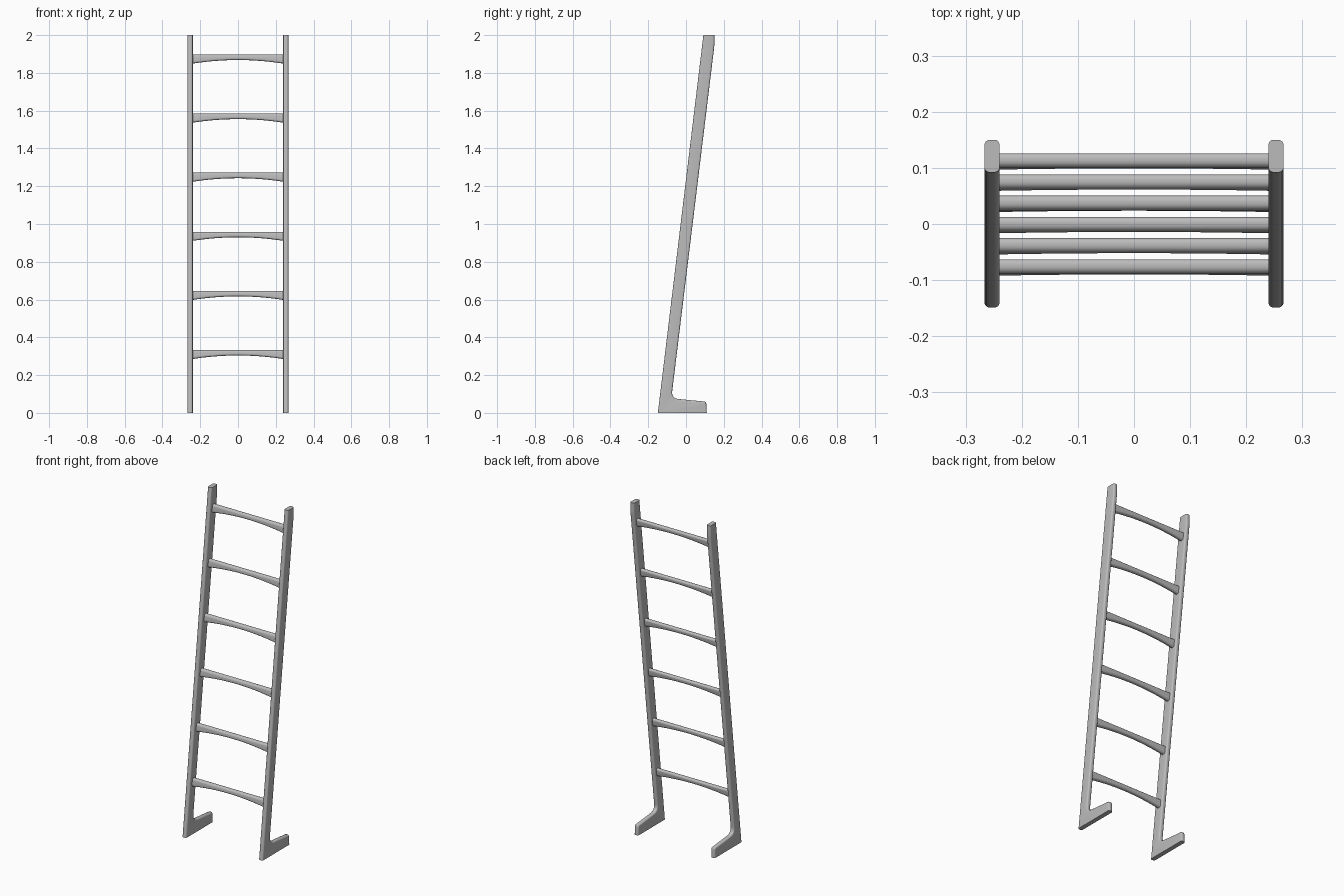
import bpy
import bmesh
import math
from mathutils import Vector

cube = bpy.data.objects.get("Cube")
if cube:
    bpy.data.objects.remove(cube, do_unlink=True)

grey = bpy.data.materials.new("light grey")
grey.use_nodes = True
colour = (0.5, 0.5, 0.5, 1)
grey.diffuse_color = colour
grey.node_tree.nodes["Principled BSDF"].inputs["Base Color"].default_value = colour


def slab(name, outline, depth, radius, keep):
    """Extrude an outline along depth and round the rim edges chosen by keep."""
    bm = bmesh.new()
    face = bm.faces.new([bm.verts.new(p) for p in outline])
    ext = bmesh.ops.extrude_face_region(bm, geom=[face])["geom"]
    bmesh.ops.translate(bm, vec=depth, verts=[v for v in ext if isinstance(v, bmesh.types.BMVert)])
    bmesh.ops.recalc_face_normals(bm, faces=bm.faces)
    axis = Vector(depth).normalized()
    rim = []
    for e in bm.edges:
        along = (e.verts[1].co - e.verts[0].co).normalized()
        if abs(along.dot(axis)) < 0.5 and keep(e):
            rim.append(e)
    bmesh.ops.bevel(bm, geom=rim, offset=radius, segments=5, profile=0.5,
                    affect='EDGES', clamp_overlap=True)
    mesh = bpy.data.meshes.new(name)
    bm.to_mesh(mesh)
    bm.free()
    mesh.materials.append(grey)
    obj = bpy.data.objects.new(name, mesh)
    bpy.context.collection.objects.link(obj)
    bpy.ops.object.select_all(action='DESELECT')
    obj.select_set(True)
    bpy.context.view_layer.objects.active = obj
    bpy.ops.object.shade_smooth_by_angle(angle=math.radians(32))
    return obj


def curve(a, b, c, steps=6):
    """Quadratic curve through a corner, for the soft bends of the rail."""
    pts = []
    for i in range(steps + 1):
        t = i / steps
        pts.append(tuple((1 - t) ** 2 * p + 2 * t * (1 - t) * q + t * t * r
                         for p, q, r in zip(a, b, c)))
    return pts


# Side rails: leaning post with a foot reaching backwards
LEAN = 0.12
INNER, WIDTH = 0.2395, 0.027
side = [(-0.149, 0), (0.11, 0), (0.108, 0.04)]
side += curve((0.107, 0.052), (0.106, 0.058), (0.099, 0.06), 3)
side += curve((-0.035, 0.073), (-0.078, 0.076), (-0.073, 0.115))
side += curve((0.148, 1.925), (0.15, 1.94), (0.15, 1.955), 3)
side += [(0.15, 2.0), (0.092, 2.0)]


def rounded_rail_edge(e):
    lo, hi = sorted(v.co.z for v in e.verts)
    return hi > 0.001 and lo < 1.999


for label, x in (("left_rail", INNER), ("right_rail", -INNER - WIDTH)):
    slab(label, [(x, y, z) for y, z in side], (WIDTH, 0, 0), 0.01, rounded_rail_edge)

# Rungs: flat on top, arched beneath, rounded along their length
HALF, THICK, STEPS = 0.242, 0.026, 16
for i in range(6):
    top = 0.333 + 0.3128 * i
    y = -0.077 + 0.0378 * i - THICK / 2
    outline = [(HALF, y, top), (-HALF, y, top)]
    for k in range(STEPS + 1):
        u = 2 * k / STEPS - 1
        outline.append((u * HALF, y, top - 0.029 - 0.019 * u * u))
    rung = slab(f"rung_{i + 1}", outline, (0, THICK, 0), 0.011,
                lambda e: abs(e.verts[0].co.x - e.verts[1].co.x) > 0.001)
    # tilt the cross-section to follow the lean of the rails
    for v in rung.data.vertices:
        v.co.y += LEAN * (v.co.z - top + 0.02)
